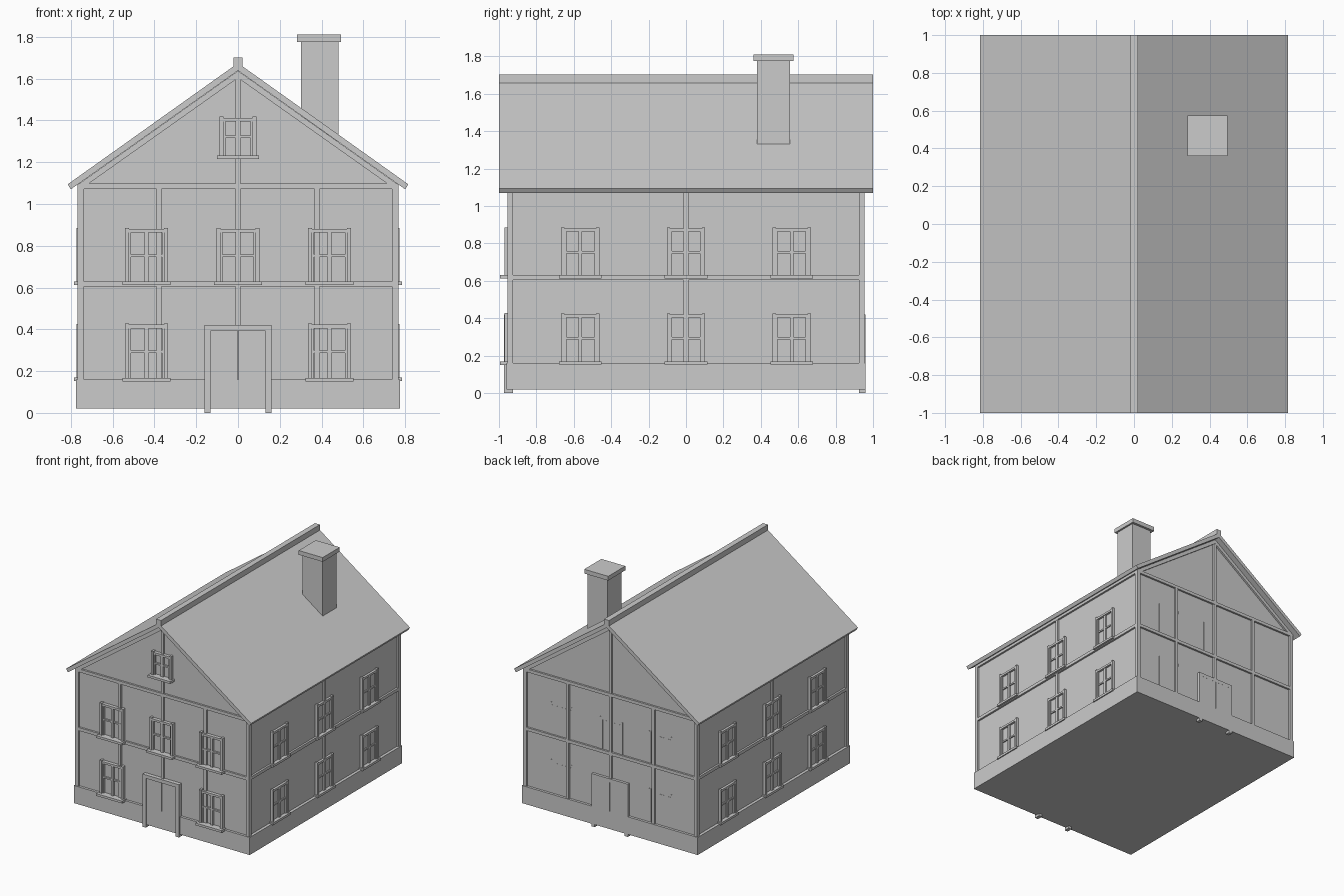
import bpy, bmesh

if "Cube" in bpy.data.objects:
    bpy.data.objects.remove(bpy.data.objects["Cube"])

grey = bpy.data.materials.new("plain grey")
grey.diffuse_color = (0.6, 0.6, 0.6, 1)
grey.use_nodes = True
grey.node_tree.nodes["Principled BSDF"].inputs["Base Color"].default_value = grey.diffuse_color

WX, WY = 0.752, 0.94      # wall planes
BX, BY = 0.767, 0.955     # timber beam planes


def finish(name, bm):
    bmesh.ops.recalc_face_normals(bm, faces=bm.faces)
    me = bpy.data.meshes.new(name)
    bm.to_mesh(me)
    bm.free()
    me.materials.append(grey)
    ob = bpy.data.objects.new(name, me)
    bpy.context.collection.objects.link(ob)
    return ob


def boxes(name, items):
    """One object from boxes given as (x0, x1, y0, y1, z0, z1)."""
    bm = bmesh.new()
    for x0, x1, y0, y1, z0, z1 in items:
        vs = bmesh.ops.create_cube(bm, size=1)["verts"]
        for v in vs:
            v.co = (x1 if v.co.x > 0 else x0,
                    y1 if v.co.y > 0 else y0,
                    z1 if v.co.z > 0 else z0)
    return finish(name, bm)


def prism(name, outline, y0, y1):
    """Extrude an (x, z) outline along y."""
    bm = bmesh.new()
    f = bm.faces.new([bm.verts.new((x, y0, z)) for x, z in outline])
    r = bmesh.ops.extrude_face_region(bm, geom=[f])
    for v in r["geom"]:
        if isinstance(v, bmesh.types.BMVert):
            v.co.y = y1
    return finish(name, bm)


def on_wall(side, u0, u1, d0, d1, z0, z1):
    """Box on a wall: u runs along the wall, d is distance from the centre."""
    if side == "front":
        return (u0, u1, -d1, -d0, z0, z1)
    if side == "back":
        return (u0, u1, d0, d1, z0, z1)
    if side == "right":
        return (d0, d1, u0, u1, z0, z1)
    return (-d1, -d0, u0, u1, z0, z1)


def window(side, u, z0, h, w=0.205, out=0.03, sill=0.055, bars=0.02):
    base = WY if side in ("front", "back") else WX
    name = side + "_window"
    a, z1, t, i = w / 2, z0 + h, 0.018, base - 0.02
    frame = [on_wall(side, u - a, u - a + t, i, base + out, z0, z1),
             on_wall(side, u + a - t, u + a, i, base + out, z0, z1),
             on_wall(side, u - a + t, u + a - t, i, base + out - 0.003, z1 - t - 0.005, z1 - 0.006)]
    if sill:
        frame.append(on_wall(side, u - a - 0.012, u + a + 0.012, i, base + sill, z0 - 0.018, z0))
    # sash surround and glazing bars
    b, c = a - t, 0.01
    top, mid = z1 - t - 0.005, z0 + h * 0.48
    frame += [on_wall(side, u - b, u - b + c, i, base + bars, z0, top),
              on_wall(side, u + b - c, u + b, i, base + bars, z0, top),
              on_wall(side, u - 0.01, u + 0.01, i, base + bars, z0, top),
              on_wall(side, u - b, u + b, i, base + bars - 0.002, mid - 0.006, mid + 0.006)]
    boxes(name, frame)
    # glass pane
    boxes(name + "_glass", [on_wall(side, u - b, u + b, i, base + bars * 0.2, z0, top)])


# walls with gables, and plinth
prism("walls", [(-WX, 0.03), (WX, 0.03), (WX, 1.1), (0, 1.636), (-WX, 1.1)], -WY, WY)
boxes("plinth", [(-0.775, 0.775, -0.96, 0.96, 0.02, 0.16)])

# timber framing
posts, rails = [], []
for sx in (-1, 1):
    for sy in (-1, 1):
        x, y = sorted((sx * 0.738, sx * BX)), sorted((sy * 0.926, sy * BY))
        posts.append((*x, *y, 0.16, 1.095))
for side, d, half, us in (("front", BY, 0.738, (-0.378, 0.378)), ("back", BY, 0.738, (-0.378, 0.378)),
                          ("right", BX, 0.926, (0,)), ("left", BX, 0.926, (0,))):
    for z in (0.605, 1.072):
        rails.append(on_wall(side, -half, half, d - 0.03, d, z, z + 0.025))
    for u in us:
        posts.append(on_wall(side, u - 0.0125, u + 0.0125, d - 0.03, d - 0.001, 0.16, 1.08))
    if side in ("front", "back"):
        posts.append(on_wall(side, -0.0125, 0.0125, d - 0.03, d - 0.001, 0.4, 1.61))
boxes("posts", posts)
boxes("rails", rails)

# sloping gable beams
for sx in (-1, 1):
    for y0, y1 in ((-BY, -0.925), (0.925, BY)):
        prism("gable_beam", [(0, 1.637), (sx * BX, 1.092), (sx * BX, 1.06), (0, 1.603)], y0, y1)

# roof slabs and ridge
for sx in (-1, 1):
    prism("roof_slab", [(0, 1.674), (sx * 0.815, 1.094), (sx * 0.8, 1.07), (0, 1.638)], -1, 1)
boxes("ridge", [(-0.022, 0.022, -1, 1, 1.65, 1.702)])

# chimney
boxes("chimney_stack", [(0.302, 0.48, 0.38, 0.556, 1.2, 1.78)])
boxes("chimney_cap", [(0.283, 0.494, 0.36, 0.575, 1.776, 1.81)])

# windows
for u in (-0.438, 0, 0.438):
    window("front", u, 0.63, 0.256)
    window("back", u, 0.63, 0.256, out=0.003, sill=0, bars=0.002)
    if u:
        window("front", u, 0.168, 0.26)
        window("back", u, 0.168, 0.26, out=0.003, sill=0, bars=0.002)
window("front", 0, 1.233, 0.185, w=0.175)
for side in ("left", "right"):
    for u in (-0.565, 0, 0.565):
        window(side, u, 0.63, 0.256, out=0.022, sill=0.032, bars=0.014)
        window(side, u, 0.17, 0.256, out=0.022, sill=0.032, bars=0.014)

# double doors with surrounds
for side, d in (("front", 0.972), ("back", 0.961)):
    boxes(side + "_door_frame", [on_wall(side, -0.16, -0.132, 0.925, d, 0, 0.42),
                                 on_wall(side, 0.132, 0.16, 0.925, d, 0, 0.42),
                                 on_wall(side, -0.132, 0.132, 0.925, d, 0.392, 0.42)])
    boxes(side + "_door_leaves", [on_wall(side, -0.132, -0.002, 0.93, d - 0.01 if side == "front" else 0.9605, 0.02, 0.392),
                                  on_wall(side, 0.002, 0.132, 0.93, d - 0.01 if side == "front" else 0.9605, 0.02, 0.392)])
